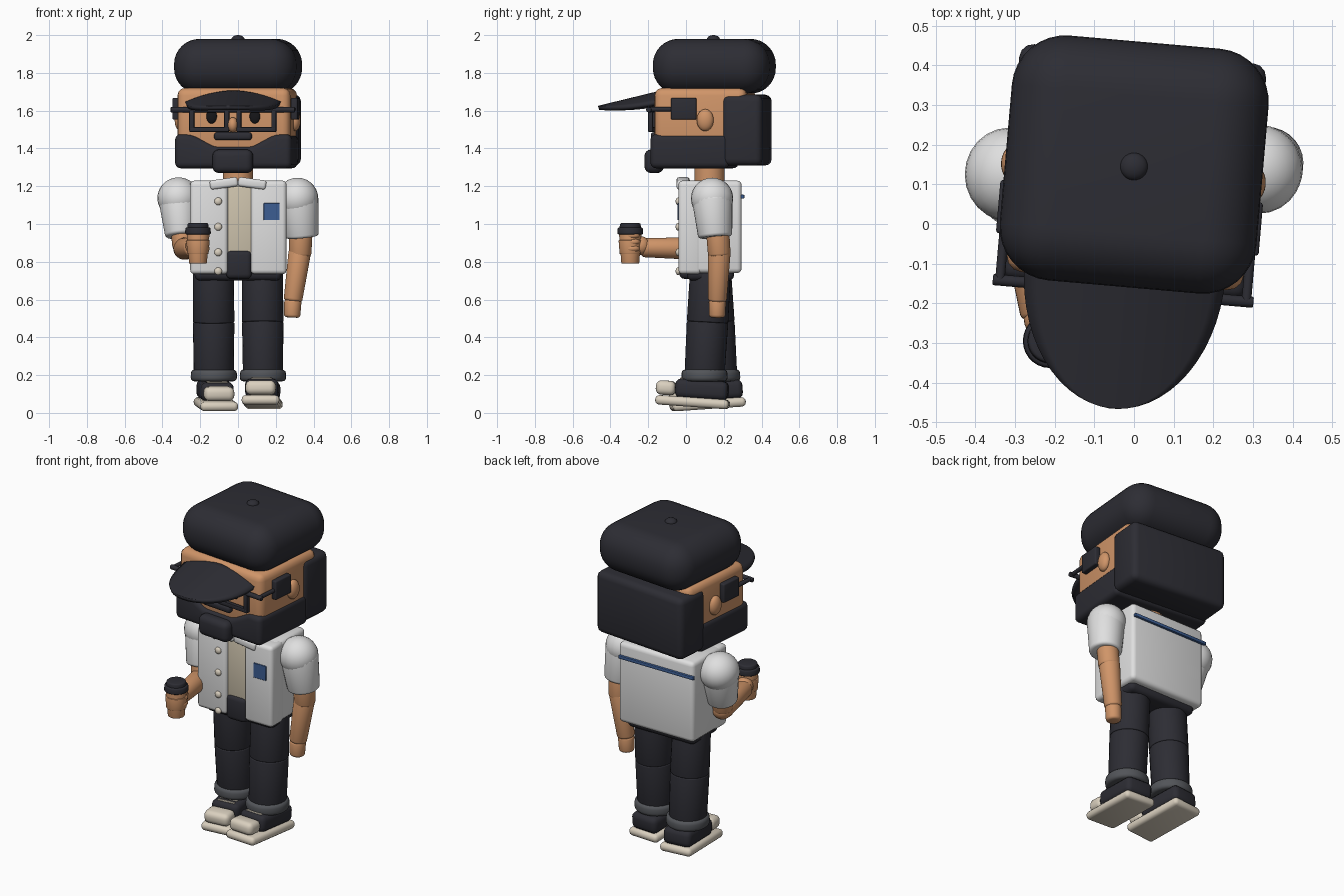
import bpy, bmesh, math
from mathutils import Matrix, Vector, Euler

old = bpy.data.objects.get("Cube")
if old:
    bpy.data.objects.remove(old)


def material(name, rgb):
    m = bpy.data.materials.new(name)
    m.use_nodes = True
    m.diffuse_color = (*rgb, 1)
    m.node_tree.nodes["Principled BSDF"].inputs["Base Color"].default_value = (*rgb, 1)
    return m


DARK = material("charcoal", (0.026, 0.026, 0.034))
BLACK = material("eye black", (0.008, 0.008, 0.01))
SKIN = material("skin tan", (0.63, 0.30, 0.14))
WHITE = material("shirt white", (0.74, 0.74, 0.74))
CREAM = material("sole cream", (0.70, 0.63, 0.52))
BEIGE = material("undershirt beige", (0.62, 0.55, 0.42))
BLUE = material("trim blue", (0.045, 0.11, 0.29))
GREY = material("cuff grey", (0.085, 0.09, 0.10))

BODY = Matrix.Identity(4)
HEAD = Matrix.Translation((0, 0.145, 0)) @ Matrix.Rotation(math.radians(-5), 4, "Z")
parts = []


def finish(name, bm, mat, frame):
    bmesh.ops.recalc_face_normals(bm, faces=bm.faces)
    me = bpy.data.meshes.new(name)
    bm.to_mesh(me)
    bm.free()
    me.materials.append(mat)
    ob = bpy.data.objects.new(name, me)
    ob.matrix_world = frame
    bpy.context.scene.collection.objects.link(ob)
    parts.append(ob)
    return ob


def place(at, rot=(0, 0, 0)):
    return Matrix.Translation(at) @ Euler([math.radians(a) for a in rot]).to_matrix().to_4x4()


def box(name, at, size, mat, r=0.01, seg=3, rot=(0, 0, 0), frame=BODY):
    """Rounded box."""
    bm = bmesh.new()
    bmesh.ops.create_cube(bm, size=1, matrix=Matrix.Diagonal((*size, 1)))
    bmesh.ops.bevel(bm, geom=bm.edges[:], offset=r, segments=seg, profile=0.5, affect="EDGES")
    return finish(name, bm, mat, frame @ place(at, rot))


def ball(name, at, radii, mat, frame=BODY):
    bm = bmesh.new()
    bmesh.ops.create_uvsphere(bm, u_segments=24, v_segments=14, radius=1,
                              matrix=Matrix.Diagonal((*radii, 1)))
    return finish(name, bm, mat, frame @ place(at))


def limb(name, a, b, ra, rb, mat, r=0.015, frame=BODY, sides=28):
    """Tapered cylinder from a to b with softened ends."""
    a, b = Vector(a), Vector(b)
    bm = bmesh.new()
    bmesh.ops.create_cone(bm, cap_ends=True, segments=sides, radius1=ra, radius2=rb,
                          depth=(b - a).length)
    if r:
        rims = [e for e in bm.edges if any(len(f.verts) > 4 for f in e.link_faces)]
        bmesh.ops.bevel(bm, geom=rims, offset=r, segments=3, profile=0.5, affect="EDGES")
    turn = (b - a).to_track_quat("Z", "Y").to_matrix().to_4x4()
    return finish(name, bm, mat, frame @ Matrix.Translation((a + b) / 2) @ turn)


# Head, hair and cap
box("head", (0, -0.045, 1.54), (0.60, 0.49, 0.36), SKIN, 0.04, frame=HEAD)
box("hair", (0, 0.178, 1.497), (0.625, 0.215, 0.375), DARK, 0.035, frame=HEAD)
box("cap_crown", (0, 0.005, 1.835), (0.65, 0.62, 0.29), DARK, 0.135, 8, frame=HEAD)
ball("cap_button", (0, 0, 1.977), (0.035, 0.035, 0.023), DARK, HEAD)
limb("neck", (0, 0.125, 1.18), (0, 0.125, 1.38), 0.08, 0.08, SKIN, 0)

# Visor: half ellipse, crowned across and sloping down forward
bm = bmesh.new()
bmesh.ops.create_grid(bm, x_segments=16, y_segments=14, size=1)
for v in bm.verts:
    t = math.sin((v.co.y + 1) / 2 * math.pi * 0.49)
    x = v.co.x * 0.25 * math.sqrt(1 - t * t)
    v.co = (x, -0.26 - 0.35 * t, 1.70 - 0.085 * t - 0.9 * x * x)
visor = finish("cap_visor", bm, DARK, HEAD)
solid = visor.modifiers.new("thickness", "SOLIDIFY")
solid.thickness = 0.022
solid.offset = 0

# Beard: jaw profile pushed back along the cheeks
bm = bmesh.new()
half = [(0.31, 1.295), (0.31, 1.475), (0.22, 1.475), (0.10, 1.41)]
outline = half + [(-x, z) for x, z in reversed(half)]
face = bm.faces.new([bm.verts.new((x, -0.31, z)) for x, z in outline])
back = bmesh.ops.extrude_face_region(bm, geom=[face])["geom"]
bmesh.ops.translate(bm, vec=(0, 0.42, 0), verts=[g for g in back if isinstance(g, bmesh.types.BMVert)])
bmesh.ops.bevel(bm, geom=bm.edges[:], offset=0.03, segments=4, profile=0.5, affect="EDGES")
finish("beard", bm, DARK, HEAD)
box("goatee", (0, -0.315, 1.332), (0.215, 0.09, 0.125), DARK, 0.035, 4, frame=HEAD)
box("moustache", (0, -0.305, 1.465), (0.20, 0.04, 0.042), DARK, 0.015, frame=HEAD)
ball("nose", (0, -0.31, 1.525), (0.028, 0.035, 0.04), SKIN, HEAD)

# Face sides and glasses
limb("glasses_bar", (-0.33, -0.315, 1.605), (0.33, -0.315, 1.605), 0.014, 0.014, DARK, 0.004, HEAD)
for s, side in ((1, "left"), (-1, "right")):
    ball(side + "_eye", (s * 0.115, -0.29, 1.57), (0.028, 0.012, 0.038), BLACK, HEAD)
    ball(side + "_ear", (s * 0.305, -0.017, 1.55), (0.03, 0.045, 0.058), SKIN, HEAD)
    box(side + "_temple_block", (s * 0.315, -0.13, 1.61), (0.035, 0.135, 0.115), DARK, 0.008, frame=HEAD)
    limb(side + "_glasses_arm", (s * 0.312, -0.315, 1.607), (s * 0.312, -0.1, 1.607),
         0.012, 0.012, DARK, 0, HEAD)
    for z in (1.5, 1.61):
        box(side + "_lens_rim", (s * 0.125, -0.315, z), (0.21, 0.025, 0.026), DARK, 0.005, 2, frame=HEAD)
    for x in (0.032, 0.218):
        box(side + "_lens_post", (s * x, -0.315, 1.555), (0.026, 0.025, 0.13), DARK, 0.005, 2, frame=HEAD)

# Torso: open shirt over an undershirt
box("shirt_back", (0, 0.155, 0.985), (0.51, 0.28, 0.49), WHITE, 0.025)
box("shirt_left_front", (0.162, 0.02, 0.982), (0.19, 0.12, 0.495), WHITE, 0.022)
box("shirt_right_front", (-0.153, 0.02, 0.982), (0.20, 0.12, 0.495), WHITE, 0.022)
box("undershirt", (0.005, 0.02, 1.02), (0.15, 0.08, 0.36), BEIGE, 0.01)
box("trouser_fly", (0.005, 0.01, 0.785), (0.135, 0.09, 0.15), DARK, 0.025)
box("hips", (0, 0.13, 0.745), (0.46, 0.25, 0.09), DARK, 0.03)
box("chest_pocket", (0.178, -0.04, 1.065), (0.085, 0.009, 0.09), BLUE, 0.002, 1)
box("back_stripe", (-0.01, 0.30, 1.145), (0.51, 0.018, 0.02), BLUE, 0.004, 2)
for z in (1.12, 0.985, 0.85, 0.75):
    ball("shirt_button", (-0.105, -0.042, z), (0.02, 0.013, 0.02), CREAM)
for s, side in ((1, "left"), (-1, "right")):
    box(side + "_collar", (s * 0.075, -0.015, 1.215), (0.15, 0.07, 0.05), WHITE, 0.015, rot=(0, s * 8, 0))

# Hanging left arm
ball("left_shoulder", (0.315, 0.138, 1.135), (0.11, 0.112, 0.11), WHITE)
limb("left_sleeve", (0.318, 0.138, 1.14), (0.338, 0.155, 0.93), 0.108, 0.09, WHITE)
limb("left_upper_arm", (0.335, 0.165, 1.0), (0.328, 0.177, 0.83), 0.062, 0.06, SKIN)
limb("left_forearm", (0.328, 0.177, 0.86), (0.29, 0.166, 0.59), 0.06, 0.049, SKIN)
limb("left_hand", (0.291, 0.166, 0.60), (0.286, 0.165, 0.505), 0.046, 0.043, SKIN)

# Bent right arm
ball("right_shoulder", (-0.315, 0.125, 1.137), (0.112, 0.118, 0.11), WHITE)
limb("right_sleeve", (-0.315, 0.122, 1.14), (-0.30, 0.075, 0.935), 0.108, 0.085, WHITE)
limb("right_upper_arm", (-0.30, 0.08, 1.0), (-0.288, 0.055, 0.87), 0.06, 0.058, SKIN)
ball("right_elbow", (-0.285, 0.055, 0.87), (0.058, 0.058, 0.058), SKIN)
limb("right_forearm", (-0.285, 0.055, 0.87), (-0.235, -0.235, 0.875), 0.06, 0.05, SKIN)
ball("right_hand", (-0.228, -0.24, 0.885), (0.05, 0.05, 0.05), SKIN)
for z in (0.87, 0.905, 0.94):
    ball("right_finger", (-0.178, -0.285, z), (0.028, 0.04, 0.021), SKIN)

# Takeaway cup
CUP = Matrix.Translation((-0.212, -0.295, 0))
limb("cup", (0, 0, 0.79), (0, 0, 0.955), 0.047, 0.06, SKIN, 0.005, CUP)
limb("cup_band", (0, 0, 0.84), (0, 0, 0.915), 0.056, 0.062, SKIN, 0.004, CUP)
limb("cup_lid_rim", (0, 0, 0.945), (0, 0, 0.982), 0.069, 0.066, DARK, 0.008, CUP)
limb("cup_lid_top", (0, 0, 0.97), (0, 0, 1.005), 0.058, 0.054, DARK, 0.008, CUP)

# Legs and shoes in a small stride: side, hip x, ankle x, ankle y, shoe position, pitch, yaw
for side, hip, foot, ankle, shoe, pitch, yaw in (
        ("left", 0.13, 0.132, 0.098, (0.128, 0.035, 0.057), -4, -3),
        ("right", -0.13, -0.128, 0.165, (-0.117, 0.115, 0.046), 4, 6)):
    top, low = Vector((hip, 0.13, 0.76)), Vector((foot, ankle, 0.2))
    knee = top.lerp(low, 0.5)
    limb(side + "_thigh", top, knee, 0.108, 0.11, DARK, 0.006)
    limb(side + "_shin", knee, low, 0.11, 0.106, DARK, 0.006)
    limb(side + "_cuff", low + Vector((0, 0, -0.033)), low + Vector((0, 0, 0.03)), 0.123, 0.121, GREY, 0.02)
    F = place(shoe, (pitch, 0, yaw))
    box(side + "_sole", (0, 0, 0), (0.20, 0.39, 0.05), CREAM, 0.022, frame=F)
    box(side + "_shoe_upper", (0, 0.045, 0.07), (0.175, 0.28, 0.10), DARK, 0.03, frame=F)
    box(side + "_toe_cap", (0, -0.145, 0.066), (0.16, 0.105, 0.076), CREAM, 0.03, 4, frame=F)
    for y in (-0.065, -0.035):
        box(side + "_lace", (0, y, 0.121), (0.11, 0.014, 0.009), CREAM, 0.003, 1, frame=F)

# Smooth shading with sharp edges kept
bpy.context.view_layer.update()
for ob in bpy.context.view_layer.objects:
    ob.select_set(ob in parts)
bpy.context.view_layer.objects.active = parts[0]
bpy.ops.object.shade_smooth_by_angle(angle=math.radians(40))
